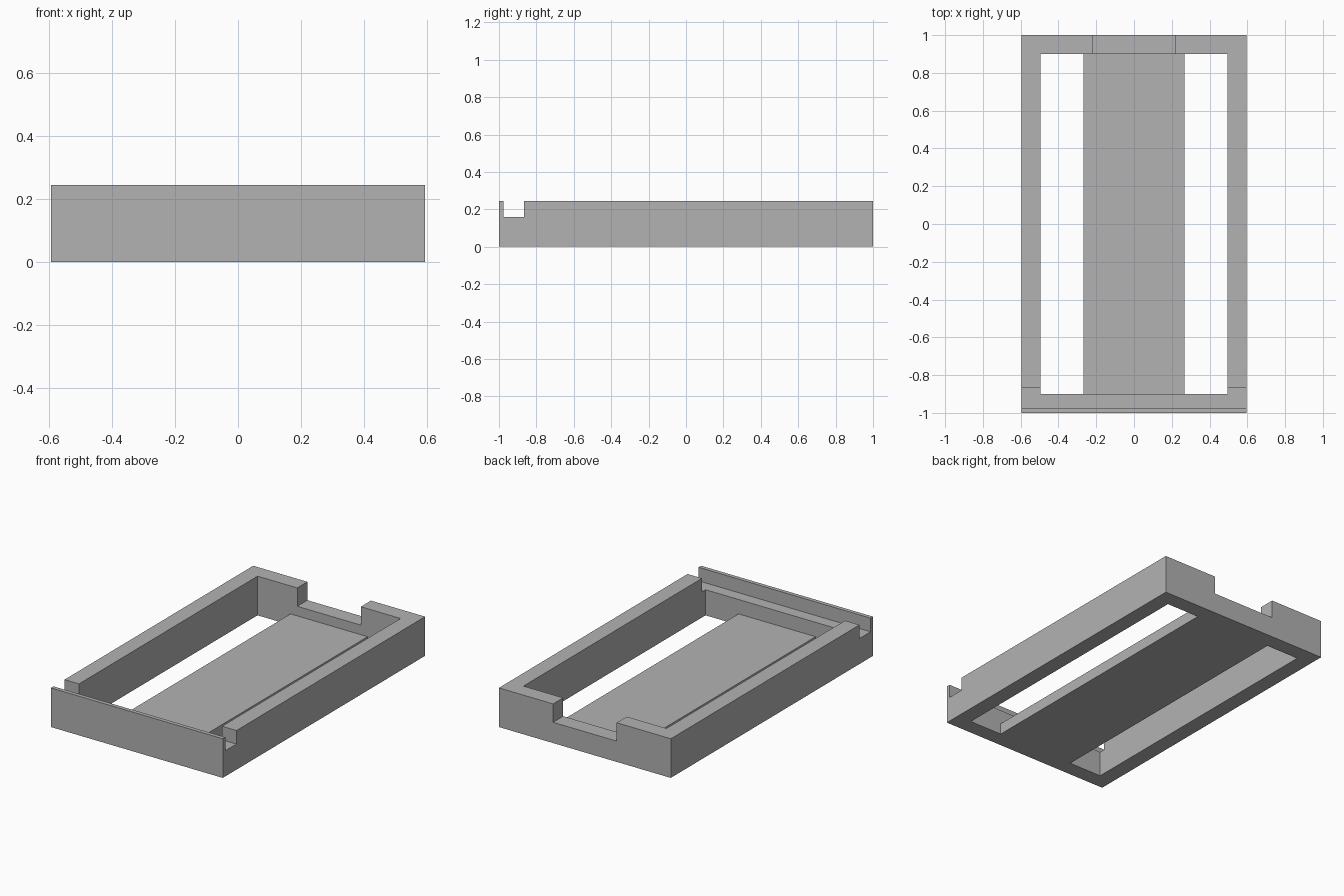
import bpy
import bmesh
from mathutils import Vector

if "Cube" in bpy.data.objects:
    bpy.data.objects.remove(bpy.data.objects["Cube"], do_unlink=True)

HALF_W, HALF_L, HEIGHT = 0.595, 1.0, 0.245
INNER_W, INNER_L = 0.495, 0.9
FLOOR_TOP, FLOOR_HALF_W = 0.07, 0.267
OVER = 0.1  # how far cutters reach past the body

grey = bpy.data.materials.new("plain grey")
grey.use_nodes = True
colour = (0.448, 0.448, 0.448, 1)
grey.diffuse_color = colour
grey.node_tree.nodes["Principled BSDF"].inputs["Base Color"].default_value = colour


def box(name, low, high):
    """Box spanning two opposite corners."""
    low, high = Vector(low), Vector(high)
    bm = bmesh.new()
    bmesh.ops.create_cube(bm, size=1)
    bmesh.ops.scale(bm, vec=high - low, verts=bm.verts)
    bmesh.ops.translate(bm, vec=(low + high) / 2, verts=bm.verts)
    mesh = bpy.data.meshes.new(name)
    bm.to_mesh(mesh)
    bm.free()
    mesh.materials.append(grey)
    obj = bpy.data.objects.new(name, mesh)
    bpy.context.collection.objects.link(obj)
    return obj


def cut(body, name, low, high):
    """Subtract a box from the body and discard the cutter."""
    cutter = box(name, low, high)
    cutter.hide_render = True
    mod = body.modifiers.new(name, "BOOLEAN")
    mod.operation = "DIFFERENCE"
    mod.solver = "EXACT"
    mod.object = cutter
    bpy.context.view_layer.objects.active = body
    bpy.ops.object.modifier_apply(modifier=mod.name)
    bpy.data.objects.remove(cutter, do_unlink=True)


# Solid tray body
tray = box("tray_frame", (-HALF_W, -HALF_L, 0), (HALF_W, HALF_L, HEIGHT))

# Open cavity above the floor panel
cut(tray, "cavity", (-INNER_W, -INNER_L, FLOOR_TOP), (INNER_W, INNER_L, HEIGHT + OVER))

# Long slots through the floor, either side of the panel
for side in (-1, 1):
    xs = sorted((side * FLOOR_HALF_W, side * INNER_W))
    cut(tray, "floor_slot", (xs[0], -INNER_L, -OVER), (xs[1], INNER_L, FLOOR_TOP + OVER))

# Groove across the width behind the thin front lip
cut(tray, "front_groove", (-HALF_W - OVER, -0.975, 0.16), (HALF_W + OVER, -0.865, HEIGHT + OVER))

# Notch in the back wall
cut(tray, "back_notch", (-0.22, INNER_L - OVER, 0.13), (0.22, HALF_L + OVER, HEIGHT + OVER))
